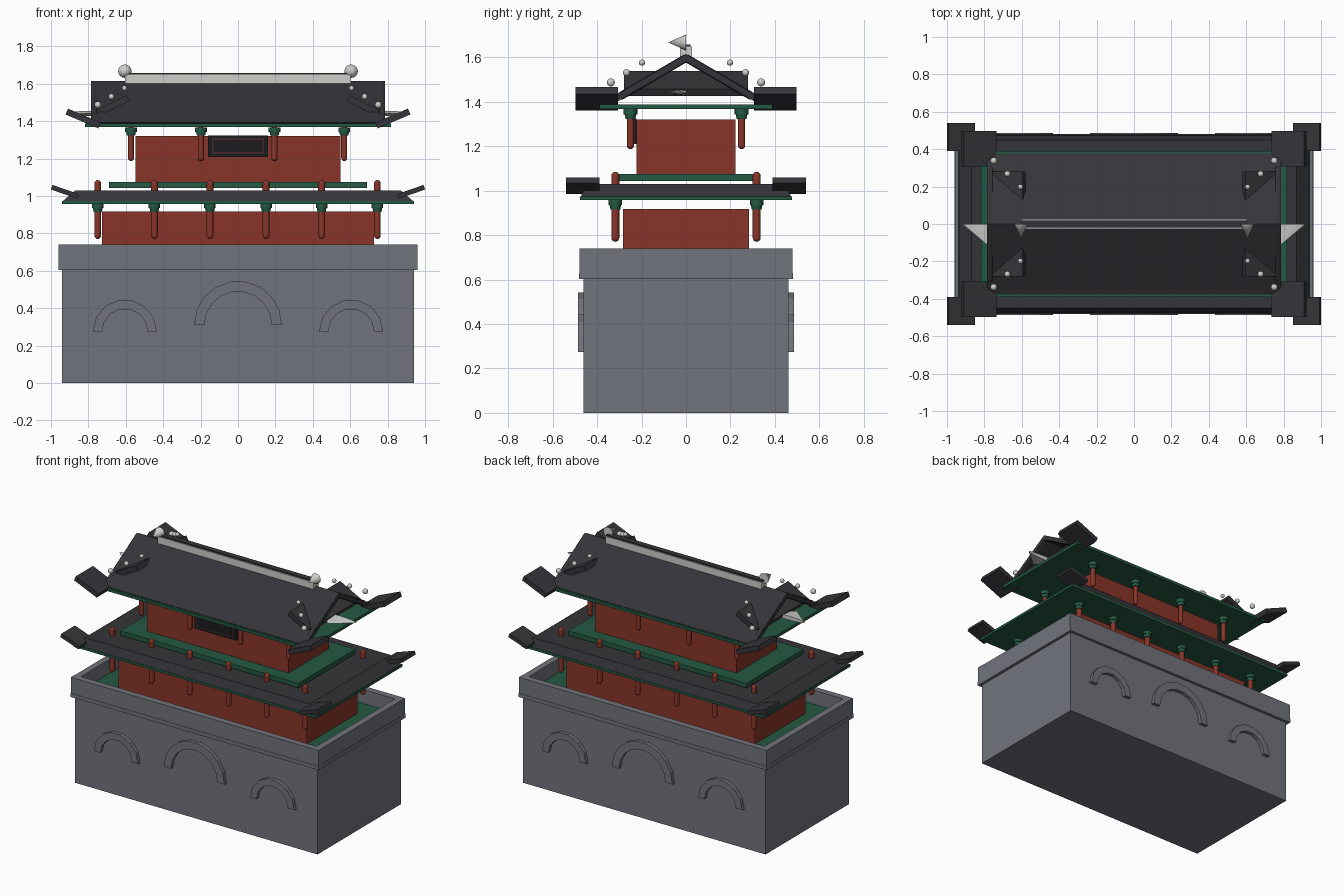
import bpy, bmesh, math
from mathutils import Vector, Matrix

if "Cube" in bpy.data.objects:
    bpy.data.objects.remove(bpy.data.objects["Cube"])


def mat(name, c):
    m = bpy.data.materials.new(name)
    m.diffuse_color = (*c, 1)
    m.use_nodes = True
    m.node_tree.nodes["Principled BSDF"].inputs["Base Color"].default_value = m.diffuse_color
    return m


STONE = mat("grey_stone", (.165, .175, .20))
RED = mat("red_timber", (.25, .036, .022))
GREEN = mat("green_paint", (.018, .10, .056))
TILE = mat("dark_tile", (.036, .036, .042))
WHITE = mat("pale_plaster", (.62, .62, .60))
BLACK = mat("black_panel", (.012, .012, .014))
FRAME = mat("dark_brown_frame", (.05, .02, .02))


def finish(name, bm, m, smooth=False):
    bmesh.ops.recalc_face_normals(bm, faces=bm.faces[:])
    me = bpy.data.meshes.new(name)
    bm.to_mesh(me)
    bm.free()
    me.materials.append(m)
    ob = bpy.data.objects.new(name, me)
    bpy.context.collection.objects.link(ob)
    if smooth:
        bpy.ops.object.select_all(action='DESELECT')
        ob.select_set(True)
        bpy.context.view_layer.objects.active = ob
        bpy.ops.object.shade_smooth_by_angle(angle=math.radians(40))
    return ob


def add_box(bm, c, s, rot=None):
    M = Matrix.Translation(c) @ (rot or Matrix()) @ Matrix.Diagonal((*s, 1))
    bmesh.ops.create_cube(bm, size=1, matrix=M)


def box(name, hx, hy, z0, z1, m, x=0, y=0):
    bm = bmesh.new()
    add_box(bm, (x, y, (z0 + z1) / 2), (2 * hx, 2 * hy, z1 - z0))
    return finish(name, bm, m)


def add_cyl(bm, p, q, r1, r2, n=16):
    p, q = Vector(p), Vector(q)
    d = q - p
    M = Matrix.Translation((p + q) / 2) @ d.to_track_quat('Z', 'Y').to_matrix().to_4x4()
    bmesh.ops.create_cone(bm, cap_ends=True, segments=n, radius1=r1, radius2=r2,
                          depth=d.length, matrix=M)


def add_ball(bm, c, r):
    bmesh.ops.create_uvsphere(bm, u_segments=14, v_segments=8, radius=r,
                              matrix=Matrix.Translation(c))


SIDES = [(sx, sy) for sx in (-1, 1) for sy in (-1, 1)]

# stone base, ledge, parapet and deck
box("stone_base", .94, .462, 0, .605, STONE)
box("stone_ledge", .96, .482, .603, .63, STONE)
bm = bmesh.new()
for s in (-1, 1):
    add_box(bm, (0, s * .457, .685), (1.92, .045, .11))
    add_box(bm, (s * .935, 0, .685), (.045, .93, .11))
finish("parapet", bm, STONE)
box("terrace_floor", .91, .43, .625, .645, GREEN)

# arch stones on both long faces
for name, cx, cz, r0, r1, n in (("centre", 0, .31, .18, .235, 9),
                                ("left", -.605, .275, .122, .171, 7),
                                ("right", .605, .275, .122, .171, 7)):
    bm = bmesh.new()
    for s in (-1, 1):
        for i in range(n):
            a0, a1 = math.pi * i / n, math.pi * (i + 1) / n
            ring = []
            for y in (.45, .486):
                for r, a in ((r0, a0), (r1, a0), (r1, a1), (r0, a1)):
                    ring.append(bm.verts.new((cx + r * math.cos(a), s * y,
                                              cz + r * math.sin(a))))
            for f in ((0, 1, 2, 3), (4, 5, 6, 7), (0, 1, 5, 4), (1, 2, 6, 5),
                      (2, 3, 7, 6), (3, 0, 4, 7)):
                bm.faces.new([ring[k] for k in f])
    finish(name + "_arch_stones", bm, STONE)


# storey: walls, round-ended columns, bracket capitals
def storey(name, hx, hy, z0, z1, xs, cy, c0, c1, r, cap):
    box(name + "_walls", hx, hy, z0, z1, RED)
    cols, caps = bmesh.new(), bmesh.new()
    for x in xs:
        for s in (-1, 1):
            y = s * cy
            add_cyl(cols, (x, y, c0 + r), (x, y, c1 - r), r, r)
            add_ball(cols, (x, y, c0 + r), r)
            add_ball(cols, (x, y, c1 - r), r)
            add_cyl(caps, (x, y, cap), (x, y, cap + .025), .022, .027)
            add_cyl(caps, (x, y, cap + .02), (x, y, cap + .045), .031, .031)
    finish(name + "_columns", cols, RED, True)
    finish(name + "_capitals", caps, GREEN, True)


storey("lower", .727, .283, .64, .918, (-.75, -.447, -.15, .15, .447, .745),
       .318, .77, 1.085, .018, .915)
storey("upper", .548, .223, 1.07, 1.32, (-.572, -.198, .195, .568),
       .25, 1.187, 1.378, .016, 1.322)

# lower roof: green soffit, tiled skirt, balcony deck
box("lower_soffit", .94, .476, .957, .974, GREEN)
bm = bmesh.new()
add_box(bm, (0, 0, 1.002), (1.87, .945, .056))
for v in bm.verts:
    if v.co.z > 1:
        v.co.x *= .93
        v.co.y *= .95
finish("lower_roof", bm, TILE)
box("balcony_deck", .69, .315, 1.043, 1.075, GREEN)

# name board, left blank
bm = bmesh.new()
add_box(bm, (0, -.238, 1.267), (.32, .03, .115))
finish("board_back", bm, BLACK)
bm = bmesh.new()
add_box(bm, (0, -.254, 1.267), (.28, .008, .085))
finish("board_frame", bm, FRAME)
bm = bmesh.new()
add_box(bm, (0, -.259, 1.267), (.26, .006, .066))
finish("board_panel", bm, BLACK)

# upper roof: soffit and two sloping slabs, open at the gables
box("upper_soffit", .818, .39, 1.368, 1.388, GREEN)
bm = bmesh.new()
prof = [(0, 1.615), (.378, 1.392), (.362, 1.37), (0, 1.58)]
for s in (-1, 1):
    a = [bm.verts.new((-.785, s * y, z)) for y, z in prof]
    b = [bm.verts.new((.785, s * y, z)) for y, z in prof]
    bm.faces.new(a)
    bm.faces.new(b)
    for i in range(4):
        j = (i + 1) % 4
        bm.faces.new((a[i], a[j], b[j], b[i]))
finish("upper_roof", bm, TILE)

# gable rafters
bm = bmesh.new()
for sx, sy in SIDES:
    e = (sx * .768, sy * .29, 1.428)
    add_cyl(bm, (sx * .768, 0, 1.597), e, .018, .018)
    add_ball(bm, e, .018)
finish("gable_rafters", bm, TILE, True)

# tilted slabs inside each gable
bm = bmesh.new()
for s in (-1, 1):
    add_box(bm, (s * .668, 0, 1.483), (.18, .56, .035),
            Matrix.Rotation(s * math.radians(27), 4, 'Y'))
finish("gable_slabs", bm, TILE)


# upturned eave corners
def corners(name, x, y, z, w, d, t, deg):
    bm = bmesh.new()
    for sx, sy in SIDES:
        add_box(bm, (sx * x, sy * y, z), (w, d, t),
                Matrix.Rotation(-sx * math.radians(deg), 4, 'Y'))
    finish(name, bm, TILE)


corners("lower_eave_corners", .925, .464, 1.022, .15, .15, .026, 19)
corners("upper_eave_corners", .828, .402, 1.414, .19, .19, .034, 23)

# plastered ridge with tile capping
box("ridge_plaster", .605, .027, 1.60, 1.648, WHITE)
box("ridge_cap", .605, .02, 1.645, 1.657, TILE)

# cone ornaments on ridge ends and gables
bm = bmesh.new()
for s in (-1, 1):
    add_cyl(bm, (s * .605, 0, 1.667), (s * .605, -.08, 1.667), .036, 0)
finish("ridge_end_ornaments", bm, WHITE, True)
bm = bmesh.new()
for s in (-1, 1):
    M = (Matrix.Translation((s * .78, -.058, 1.441)) @ Matrix.Diagonal((1, 1, .1, 1))
         @ Matrix.Rotation(math.pi / 2, 4, 'X'))
    bmesh.ops.create_cone(bm, cap_ends=True, segments=16, radius1=.14, radius2=0,
                          depth=.116, matrix=M)
finish("gable_ornaments", bm, WHITE)

# small roof figures
bm = bmesh.new()
for sx, sy in SIDES:
    for x, y, z, r in ((.75, .338, 1.487, .018), (.677, .268, 1.531, .016),
                       (.607, .198, 1.576, .014)):
        add_ball(bm, (sx * x, sy * y, z), r)
finish("roof_figures", bm, WHITE, True)
